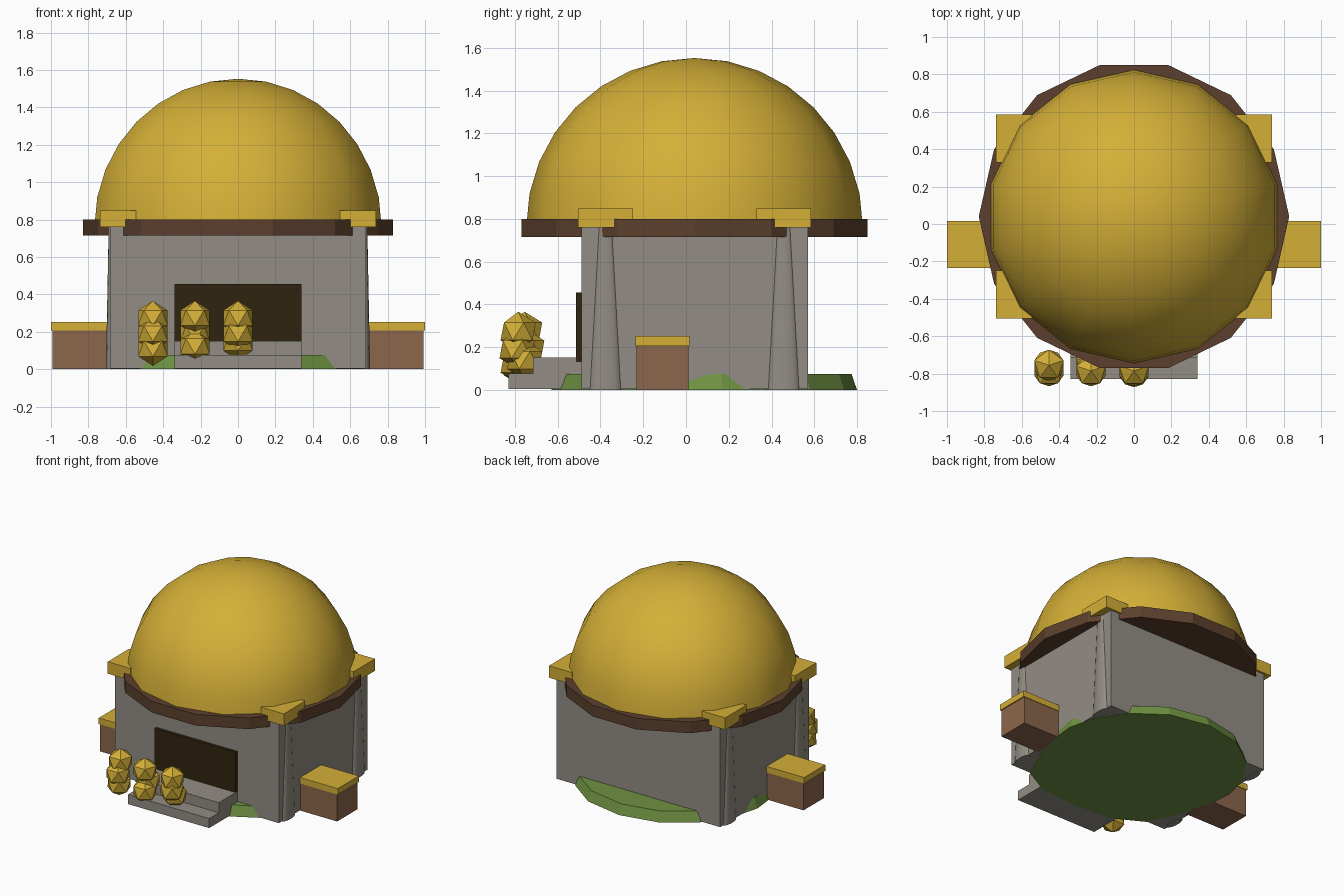
import bpy
import bmesh
from math import pi
from mathutils import Matrix

if "Cube" in bpy.data.objects:
    bpy.data.objects.remove(bpy.data.objects["Cube"], do_unlink=True)

CY = 0.04  # building centre in depth


def material(name, rgb):
    mat = bpy.data.materials.new(name)
    mat.use_nodes = True
    col = (*rgb, 1.0)
    mat.diffuse_color = col
    bsdf = next(n for n in mat.node_tree.nodes if n.type == 'BSDF_PRINCIPLED')
    bsdf.inputs["Base Color"].default_value = col
    bsdf.inputs["Roughness"].default_value = 0.8
    return mat


GOLD = material("gold", (0.658, 0.429, 0.038))
STONE = material("stone_grey", (0.29, 0.265, 0.23))
TRIM = material("dark_brown", (0.107, 0.051, 0.026))
WOOD = material("brown", (0.262, 0.133, 0.071))
DOOR = material("near_black", (0.03, 0.017, 0.005))
GRASS = material("grass_green", (0.156, 0.283, 0.054))


def finish(name, bm, mat, smooth=None):
    mesh = bpy.data.meshes.new(name)
    bmesh.ops.recalc_face_normals(bm, faces=bm.faces)
    bm.to_mesh(mesh)
    bm.free()
    mesh.materials.append(mat)
    obj = bpy.data.objects.new(name, mesh)
    bpy.context.collection.objects.link(obj)
    if smooth:
        bpy.ops.object.select_all(action='DESELECT')
        obj.select_set(True)
        bpy.context.view_layer.objects.active = obj
        bpy.ops.object.shade_smooth_by_angle(angle=smooth)
    return obj


def box(name, x, y, z, mat):
    """Box from (min, max) pairs."""
    bm = bmesh.new()
    size = [b - a for a, b in (x, y, z)]
    mid = [(a + b) / 2 for a, b in (x, y, z)]
    m = Matrix.Translation(mid) @ Matrix.Diagonal((*size, 1))
    bmesh.ops.create_cube(bm, size=1, matrix=m)
    return finish(name, bm, mat)


def loft(name, rings, mat, smooth=None):
    """Closed solid through equal-length point rings."""
    bm = bmesh.new()
    loops = [[bm.verts.new(p) for p in ring] for ring in rings]
    n = len(loops[0])
    for a, b in zip(loops, loops[1:]):
        for i in range(n):
            j = (i + 1) % n
            bm.faces.new((a[i], a[j], b[j], b[i]))
    bm.faces.new(loops[0])
    bm.faces.new(loops[-1])
    return finish(name, bm, mat, smooth)


# Main walls
box("walls", (-0.685, 0.685), (-0.49, 0.57), (0.004, 0.76), STONE)

# Roof trim: fourteen-sided disc with a corner at front and back
bm = bmesh.new()
bmesh.ops.create_cone(bm, cap_ends=True, segments=14, radius1=0.83, radius2=0.83,
                      depth=0.085,
                      matrix=Matrix.Translation((0, CY, 0.7575)) @ Matrix.Rotation(pi / 2, 4, 'Z'))
finish("roof_trim", bm, TRIM)

# Dome: upper half of a sphere
bm = bmesh.new()
bmesh.ops.create_uvsphere(bm, u_segments=14, v_segments=16, radius=0.787)
bmesh.ops.delete(bm, geom=[v for v in bm.verts if v.co.z < -0.01], context='VERTS')
bmesh.ops.translate(bm, verts=bm.verts, vec=(0, CY, 0.766))
finish("dome", bm, GOLD, smooth=pi / 4)

# Tapered corner columns with gold caps, and side benches
for side, sx in (("left", 1), ("right", -1)):
    for end, sy in (("front", -1), ("back", 1)):
        y = CY + sy * 0.417
        bm = bmesh.new()
        bmesh.ops.create_cone(bm, cap_ends=True, segments=14, radius1=0.075,
                              radius2=0.032, depth=0.77)
        bmesh.ops.scale(bm, verts=bm.verts, vec=(0.36, 1, 1))
        bmesh.ops.translate(bm, verts=bm.verts, vec=(sx * 0.68, y, 0.385))
        finish(f"{side}_{end}_column", bm, STONE, smooth=pi / 4)
        xs = sorted((sx * 0.545, sx * 0.737))
        box(f"{side}_{end}_cap", xs, (y - 0.128, y + 0.128), (0.76, 0.85), GOLD)
    box(f"{side}_bench", sorted((sx * 0.66, sx * 0.992)), (-0.232, 0.012), (0, 0.206), WOOD)
    box(f"{side}_bench_top", sorted((sx * 0.66, sx * 1.0)), (-0.236, 0.016), (0.206, 0.252), GOLD)

# Doorway and steps
box("doorway", (-0.34, 0.34), (-0.514, -0.48), (0.13, 0.455), DOOR)
box("lower_step", (-0.34, 0.34), (-0.83, -0.48), (0.004, 0.076), STONE)
box("upper_step", (-0.34, 0.34), (-0.715, -0.48), (0.07, 0.152), STONE)

# Grass mound under the building, mirrored from one half outline
half = [(0, -0.63), (0.3, -0.61), (0.52, -0.49), (0.63, -0.25), (0.7, 0.02),
        (0.715, 0.17), (0.66, 0.37), (0.52, 0.58), (0.3, 0.74), (0, 0.8)]
outline = half + [(-x, y) for x, y in half[-2:0:-1]]
loft("grass_mound",
     [[(x * s, 0.08 + (y - 0.08) * s, z) for x, y in outline]
      for s, z in ((1, 0), (0.965, 0.075))], GRASS)

# Three stacks of faceted gold balls: (x, [(y, z), ...])
stacks = [(-0.455, [(-0.755, 0.274), (-0.785, 0.19), (-0.77, 0.11)]),
          (-0.23, [(-0.785, 0.274), (-0.745, 0.19), (-0.785, 0.122)]),
          (0.0, [(-0.785, 0.274), (-0.79, 0.19), (-0.755, 0.14)])]
for s, (x, balls) in enumerate(stacks, 1):
    for b, (y, z) in enumerate(balls, 1):
        bm = bmesh.new()
        bmesh.ops.create_icosphere(bm, subdivisions=1, radius=0.092,
                                   matrix=Matrix.Translation((x, y, z))
                                   @ Matrix.Rotation(pi / 2, 4, 'Z'))
        finish(f"stack_{s}_ball_{b}", bm, GOLD)
